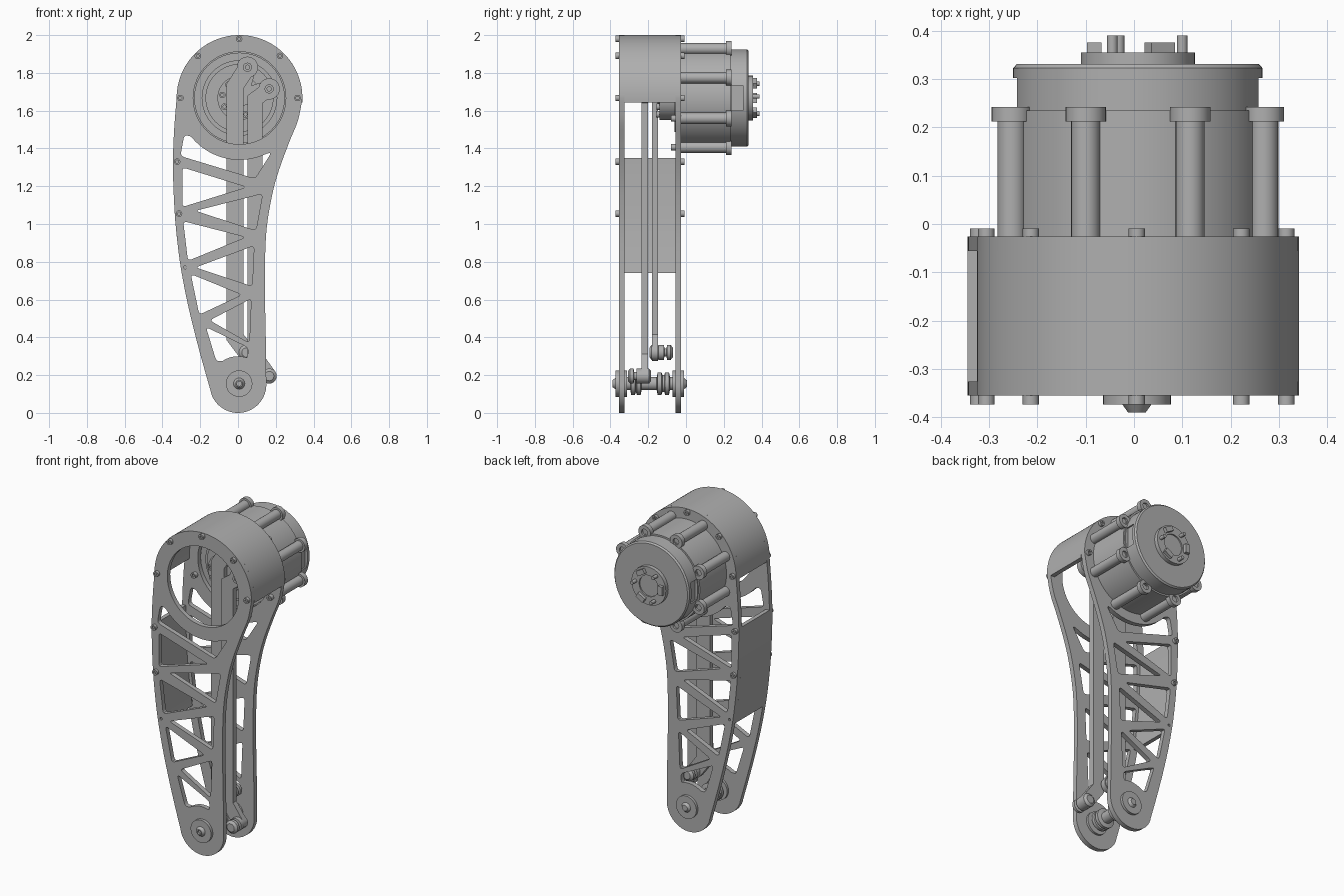
import bpy, bmesh, math
from math import cos, sin, radians, pi
from mathutils import Matrix, Vector

if "Cube" in bpy.data.objects:
    bpy.data.objects.remove(bpy.data.objects["Cube"])

# One plain metal colour
grey = bpy.data.materials.new("machined_grey")
grey.use_nodes = True
grey.diffuse_color = (0.43, 0.43, 0.43, 1)
grey.node_tree.nodes["Principled BSDF"].inputs["Base Color"].default_value = grey.diffuse_color

CX, CZ = 0.008, 1.667          # motor axis
FRONT, BACK = (-0.355, -0.326), (-0.056, -0.026)
parts = []


def finish(name, mesh):
    mesh.materials.clear()
    mesh.materials.append(grey)
    ob = bpy.data.objects.new(name, mesh)
    bpy.context.collection.objects.link(ob)
    parts.append(ob)
    return ob


def arc(cx, cz, r, a, b, n):
    angles = [radians(a + (b - a) * i / n) for i in range(n + 1)]
    return [(cx + r * cos(t), cz + r * sin(t)) for t in angles]


def smooth_path(pts, n=4):
    """Catmull-Rom curve through the points."""
    out = []
    p = [Vector(q) for q in [pts[0]] + pts + [pts[-1]]]
    for a, b, c, d in zip(p, p[1:], p[2:], p[3:]):
        for i in range(n):
            t = i / n
            out.append(0.5 * (2 * b + (c - a) * t + (2 * a - 5 * b + 4 * c - d) * t ** 2
                              + (3 * b - a - 3 * c + d) * t ** 3))
    return [tuple(v) for v in out + [p[-1]]]


def rounded(pts, d=0.022, n=4):
    """Round every corner of a polygon."""
    out = []
    for i, q in enumerate(pts):
        q = Vector(q)
        a, b = Vector(pts[i - 1]) - q, Vector(pts[(i + 1) % len(pts)]) - q
        a = q + a.normalized() * min(d, a.length * 0.4)
        b = q + b.normalized() * min(d, b.length * 0.4)
        for k in range(n + 1):
            t = k / n
            out.append(tuple(a * (1 - t) ** 2 + q * 2 * t * (1 - t) + b * t * t))
    return out


def stroke(path, w):
    """Outline of a bar with round ends following a path."""
    p = [Vector(q) for q in path]
    left, right = [], []
    for i in range(1, len(p) - 1):
        u, v = (p[i] - p[i - 1]).normalized(), (p[i + 1] - p[i]).normalized()
        m = Vector((-(u + v).y, (u + v).x)).normalized()
        m *= w / max(0.3, m.dot(Vector((-u.y, u.x))))
        left.append(tuple(p[i] + m))
        right.append(tuple(p[i] - m))

    def cap(end, before):
        d = end - before
        t = math.degrees(math.atan2(d.y, d.x))
        return arc(end.x, end.y, w, t + 90, t - 90, 12)
    return left + cap(p[-1], p[-2]) + right[::-1] + cap(p[0], p[1])


def plate(name, loops, ys):
    """Flat plate in the xz plane; loops after the first are holes."""
    cu = bpy.data.curves.new(name, 'CURVE')
    cu.dimensions, cu.fill_mode = '2D', 'BOTH'
    cu.extrude = (ys[1] - ys[0]) / 2
    for loop in loops:
        s = cu.splines.new('POLY')
        s.points.add(len(loop) - 1)
        for pt, (x, z) in zip(s.points, loop):
            pt.co = (x, z, 0, 1)
        s.use_cyclic_u = True
    tmp = bpy.data.objects.new(name, cu)
    bpy.context.collection.objects.link(tmp)
    dg = bpy.context.evaluated_depsgraph_get()
    mesh = bpy.data.meshes.new_from_object(tmp.evaluated_get(dg))
    bpy.data.objects.remove(tmp)
    mesh.transform(Matrix.Translation((0, sum(ys) / 2, 0)) @ Matrix.Rotation(pi / 2, 4, 'X'))
    bm = bmesh.new()
    bm.from_mesh(mesh)
    bmesh.ops.remove_doubles(bm, verts=bm.verts, dist=1e-5)
    bmesh.ops.recalc_face_normals(bm, faces=bm.faces)
    bm.to_mesh(mesh)
    bm.free()
    return finish(name, mesh)


def turned(name, centres, profile, n=24, shift=0):
    """Revolve (radius, y) points about y axes through each (x, z) centre."""
    bm = bmesh.new()
    for cx, cz in centres:
        rings = []
        for r, y in profile:
            if r == 0:
                rings.append([bm.verts.new((cx, y + shift, cz))] * n)
            else:
                rings.append([bm.verts.new((cx + r * cos(2 * pi * i / n), y + shift,
                                            cz + r * sin(2 * pi * i / n))) for i in range(n)])
        for a, b in zip(rings, rings[1:]):
            for i in range(n):
                j = (i + 1) % n
                bm.faces.new(list(dict.fromkeys((a[i], a[j], b[j], b[i]))))
    bmesh.ops.recalc_face_normals(bm, faces=bm.faces)
    mesh = bpy.data.meshes.new(name)
    bm.to_mesh(mesh)
    bm.free()
    return finish(name, mesh)


def box(bm, centre, size, spin=0):
    m = Matrix.Translation(centre) @ Matrix.Rotation(spin, 4, 'Y') @ Matrix.Diagonal((*size, 1))
    bmesh.ops.create_cube(bm, size=1, matrix=m)


# Side plates with truss windows
left_edge = [(-.325, CZ), (-.338, 1.5), (-.344, 1.35), (-.342, 1.2), (-.333, 1.03),
             (-.318, .88), (-.298, .74), (-.26, .55), (-.205, .33), (-.143, .11)]
right_edge = [(.15, .15), (.147, .4), (.143, .6), (.143, .8), (.152, .98), (.18, 1.15),
              (.215, 1.28), (.27, 1.43), (.318, 1.55), (.341, CZ)]
outline = (smooth_path(left_edge) + arc(0, .15, .15, 200, 355, 24)
           + smooth_path(right_edge) + arc(CX, CZ, .333, 3, 177, 48))
windows = [
    [(-.285, 1.47), (-.305, 1.36), (.09, 1.24), (.175, 1.375)] + arc(CX, CZ, .328, -63, -142, 14),
    [(-.295, 1.30), (-.295, 1.09), (.045, 1.195)],
    [(.13, 1.16), (.095, .965), (-.225, 1.07)],
    [(-.29, 1.015), (-.265, .805), (.04, .93)],
    [(.085, .885), (.075, .67), (-.225, .77)],
    [(-.25, .735), (-.205, .52), (.02, .625)],
    [(.07, .605), (.06, .37), (-.15, .49)],
    [(-.17, .455), (-.115, .275)] + arc(0, .155, .145, 125, 70, 8) + [(.055, .345)],
]
holes = [rounded(w) for w in windows] + [arc(CX, CZ, .245, 0, 354, 59),
                                         arc(-.28, .77, .008, 0, 330, 11)]
plate("front_side_plate", [outline] + holes, FRONT)
plate("back_side_plate", [outline] + holes, BACK)

# Curved covers joining the plates
inside = (FRONT[1], BACK[0])
plate("top_shell", [arc(CX, CZ, .333, -4, 184, 56) + arc(CX, CZ, .303, 184, -4, 56)], inside)
strip = [q for q in smooth_path(left_edge, 12) if .73 < q[1] < 1.36]
plate("side_cover", [strip + [(x + .025, z) for x, z in strip[::-1]]], inside)

# Plate screws, front and back
screws = [(.006, 1.98), (-.213, 1.89), (.222, 1.89), (-.305, CZ), (.315, CZ), (-.322, 1.33), (-.312, 1.055)]
head = [(0, .008), (.008, .008), (.008, 0), (.017, 0), (.017, .03), (0, .03)]
turned("front_screws", screws, head, 16, -.373)
turned("back_screws", screws, [(r, -y) for r, y in head], 16, -.009)

# Motor body, bolt columns and cap
axis = [(CX, CZ)]
turned("motor_body", axis, [(0, -.14), (.117, -.14), (.117, -.06), (.18, -.06), (.18, -.045), (.2, -.045),
                            (.2, -.035), (.24, -.035), (.24, -.026), (.268, -.026), (.268, .235), (0, .235)], 64)
lugs = arc(CX, CZ, .282, 22.5, 337.5, 7)
turned("motor_bolt_columns", lugs, [(0, -.026), (.03, -.026), (.03, .212), (.042, .212), (.042, .242),
                                    (.02, .242), (.02, .23), (0, .23)])
turned("motor_mount_screws", lugs, head, 16, -.08)
cap = turned("motor_cap", axis, [(0, .22), (.258, .22), (.258, .322), (.25, .331), (0, .331)], 64)

# Notches on both sides of the cap
bm = bmesh.new()
for side in (-1, 1):
    box(bm, (CX + side * .29, .272, CZ), (.1, .06, .13))
mesh = bpy.data.meshes.new("notch_cutter")
bm.to_mesh(mesh)
bm.free()
cutter = bpy.data.objects.new("notch_cutter", mesh)
cutter.hide_render = True
bpy.context.collection.objects.link(cutter)
mod = cap.modifiers.new("notches", 'BOOLEAN')
mod.operation, mod.object, mod.solver = 'DIFFERENCE', cutter, 'EXACT'
bpy.context.view_layer.objects.active = cap
bpy.ops.object.modifier_apply(modifier=mod.name)
bpy.data.objects.remove(cutter)

# Rear disc with pins and lugs
turned("rear_disc", axis, [(0, .33), (.118, .33), (.118, .355), (.065, .355), (.065, .347), (0, .347)], 48)
turned("rear_pins", arc(CX, CZ, .092, 5, 245, 2), [(0, .35), (.011, .35), (.011, .39), (0, .39)], 16)
bm = bmesh.new()
for x, z in arc(CX, CZ, .09, 60, 300, 2):
    box(bm, (x, .362, z), (.03, .026, .055), -math.atan2(z - CZ, x - CX))
mesh = bpy.data.meshes.new("rear_lugs")
bm.to_mesh(mesh)
bm.free()
finish("rear_lugs", mesh)

# Cranks and the two push rods
rods = [
    ("inner", [(.05, 1.83), (-.015, 1.73), (-.015, .4), (.045, .32)], .045, (-.181, -.148)),
    ("outer", [(.165, 1.715), (.09, 1.66), (.09, .3), (.165, .195)], .04, (-.235, -.201)),
]
roller = [(0, 0), (.025, 0), (.04, .012), (.04, .03), (.022, .034), (.022, .045), (.04, .047), (.04, .077),
          (.022, .079), (.022, .09), (.04, .094), (.04, .112), (.025, .124), (0, .124)]
for name, path, width, ys in rods:
    top, foot = path[0], path[-1]
    plate(name + "_rod", [stroke(path, width)], ys)
    plate(name + "_crank", [stroke([axis[0], top], .045)], (-.15, -.12))
    turned(name + "_rod_head", [top], [(0, ys[0]), (.056, ys[0]), (.056, ys[1]), (0, ys[1])], 32)
    y = ys[0] - .02
    turned(name + "_crank_pin", [top], [(0, y + .01), (.011, y + .01), (.011, y), (.024, y), (.024, -.12), (0, -.12)])
    turned(name + "_foot_roller", [foot], roller, 24, sum(ys) / 2 - .03 * (name == "outer") + .033 - .062
           if name == "inner" else sum(ys) / 2 - .09)
turned("hub_screws", arc(CX, CZ, .092, 130, 330, 5), head, 16, -.155)

# Foot axle with washers, grooved rollers and domed bolts
turned("foot_axle", [(.006, .155)], [
    (0, -.378), (.012, -.378), (.012, -.39), (.018, -.39), (.03, -.373), (.07, -.373), (.07, -.312), (.035, -.312),
    (.035, -.295), (.06, -.29), (.06, -.27), (.045, -.265), (.06, -.26), (.06, -.24), (.035, -.235), (.035, -.155),
    (.06, -.15), (.06, -.13), (.045, -.125), (.045, -.115), (.06, -.11), (.06, -.09), (.035, -.085), (.035, -.072),
    (.07, -.072), (.07, -.01), (.03, -.01), (.018, .004), (0, .004)], 40)

# Smooth round surfaces, keep edges sharp
bpy.ops.object.select_all(action='DESELECT')
for ob in parts:
    ob.select_set(True)
bpy.context.view_layer.objects.active = parts[0]
bpy.ops.object.shade_smooth_by_angle(angle=radians(30))
